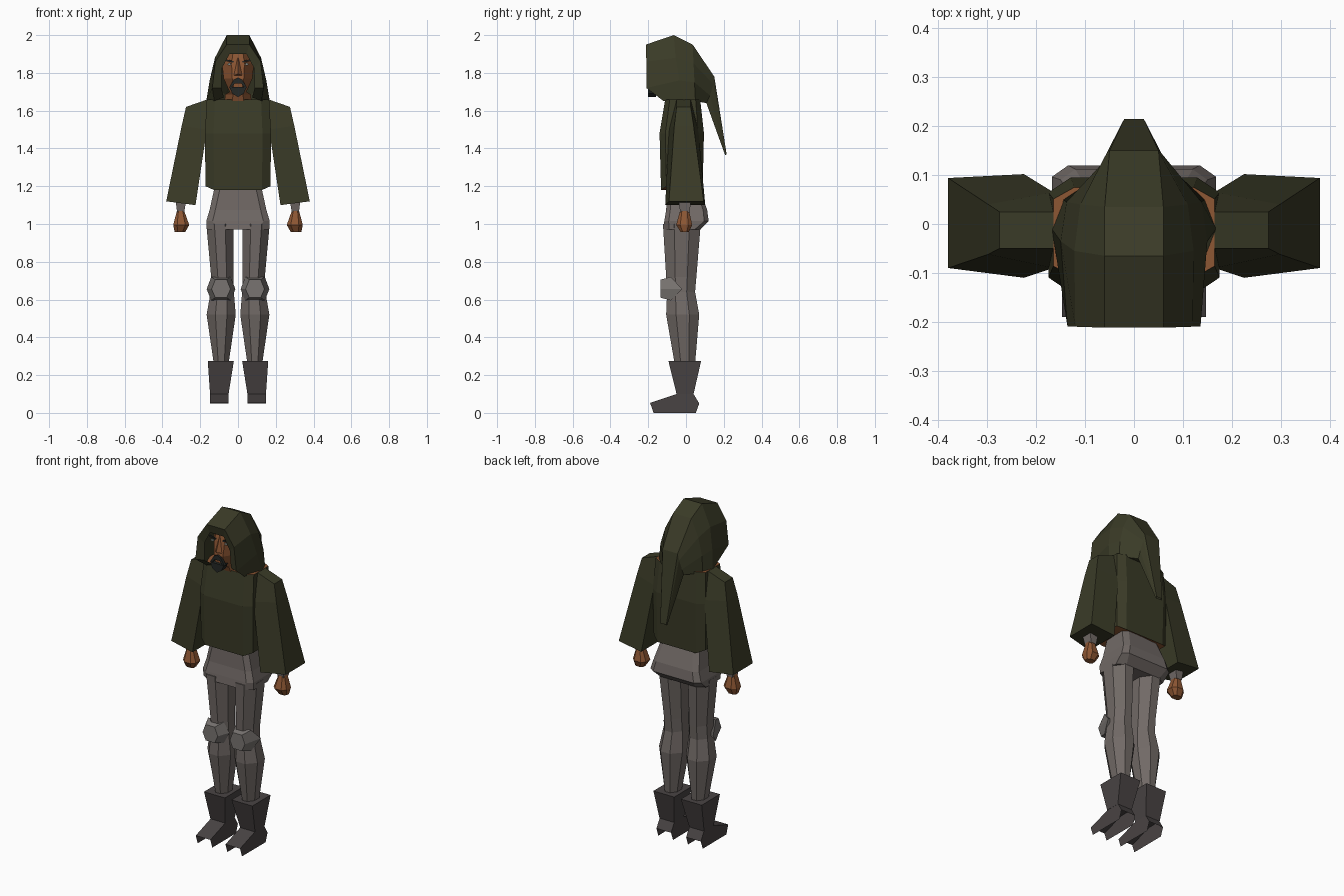
import bpy, bmesh


def material(name, rgb):
    m = bpy.data.materials.new(name)
    m.diffuse_color = (*rgb, 1)
    return m


OLIVE = material("olive cloth", (0.042, 0.043, 0.020))
GREY = material("grey trousers", (0.165, 0.142, 0.132))
PAD = material("knee pad grey", (0.19, 0.175, 0.165))
BOOT = material("dark boot leather", (0.066, 0.057, 0.057))
SKIN = material("brown skin", (0.27, 0.095, 0.034))
HAIR = material("dark beard", (0.018, 0.021, 0.019))
EYE = material("pale eye", (0.35, 0.38, 0.34))


def finish(name, bm, mats, mirror=False):
    bmesh.ops.remove_doubles(bm, verts=bm.verts[:], dist=0.0005)
    bmesh.ops.recalc_face_normals(bm, faces=bm.faces[:])
    me = bpy.data.meshes.new(name)
    bm.to_mesh(me)
    bm.free()
    for m in mats:
        me.materials.append(m)
    ob = bpy.data.objects.new(name, me)
    bpy.context.collection.objects.link(ob)
    if mirror:
        ob.modifiers.new("Mirror", "MIRROR").use_mirror_merge = False
    return ob


def ring(z, x0, x1, y0, y1, c=0.3):
    """Chamfered rectangle at height z; c is the chamfer share, 0 gives four corners."""
    if c == 0:
        return [(x0, y0, z), (x1, y0, z), (x1, y1, z), (x0, y1, z)]
    dx, dy = (x1 - x0) * c, (y1 - y0) * c
    return [(x0 + dx, y0, z), (x1 - dx, y0, z), (x1, y0 + dy, z), (x1, y1 - dy, z),
            (x1 - dx, y1, z), (x0 + dx, y1, z), (x0, y1 - dy, z), (x0, y0 + dy, z)]


def loft_mesh(rings, caps=True):
    bm = bmesh.new()
    vs = [[bm.verts.new(p) for p in r] for r in rings]
    n = len(vs[0])
    for a, b in zip(vs, vs[1:]):
        for i in range(n):
            j = (i + 1) % n
            bm.faces.new((a[i], a[j], b[j], b[i]))
    if caps:
        bm.faces.new(vs[0])
        bm.faces.new(vs[-1])
    return bm


def loft(name, rings, mat, caps=True, mirror=False):
    return finish(name, loft_mesh(rings, caps), [mat], mirror)


def plate(name, pts, y0, y1, mat, mirror=False):
    """Flat (x, z) outline given depth from y0 to y1."""
    return loft(name, [[(x, y, z) for x, z in pts] for y in (y0, y1)], mat, True, mirror)


# Tunic: octagonal tube, its end caps show skin
def tunic_ring(z, hx, y0, y1, drop=0):
    r = ring(z, -hx, hx, y0, y1, 0.13)
    return [(x, y, pz + (drop if abs(x) > hx * 0.9 else 0)) for x, y, pz in r]


tunic = loft("tunic", [tunic_ring(1.18, 0.172, -0.132, 0.088, 0.02),
                       tunic_ring(1.48, 0.175, -0.14, 0.095),
                       tunic_ring(1.66, 0.165, -0.11, 0.075)], OLIVE)
tunic.data.materials.append(SKIN)
for f in tunic.data.polygons:
    if abs(f.normal.z) > 0.8:
        f.material_index = 1


# Wide sleeves
def sleeve_ring(xi, zi, xo, zo, yi, yo):
    return [(xi, yi[0], zi), (xo, yo[0], zo), (xo, yo[1], zo), (xi, yi[1], zi)]


loft("sleeve", [sleeve_ring(0.16, 1.66, 0.275, 1.62, (-0.05, 0.025), (-0.05, 0.025)),
                sleeve_ring(0.165, 1.50, 0.298, 1.52, (-0.09, 0.065), (-0.062, 0.04)),
                sleeve_ring(0.225, 1.10, 0.38, 1.12, (-0.11, 0.102), (-0.09, 0.094))],
     OLIVE, mirror=True)

# Wrists and hands
loft("wrist", [ring(1.12, 0.275, 0.33, -0.04, 0.025, 0),
               ring(1.06, 0.285, 0.322, -0.03, 0.02, 0)], GREY, mirror=True)
loft("hand", [ring(1.075, 0.287, 0.322, -0.03, 0.015, 0.2),
              ring(0.995, 0.258, 0.343, -0.052, 0.033, 0.25),
              ring(0.957, 0.28, 0.335, -0.028, 0.015, 0.25)], SKIN, mirror=True)

# Trousers: hips and legs
loft("hips", [ring(1.19, -0.125, 0.125, -0.10, 0.07, 0.12),
              ring(1.075, -0.15, 0.15, -0.105, 0.112, 0.1),
              ring(1.015, -0.168, 0.168, -0.115, 0.12, 0.1),
              ring(0.97, -0.165, 0.165, -0.12, 0.075, 0.15)], GREY)
loft("leg", [ring(1.0, 0.025, 0.168, -0.122, 0.078),
             ring(0.72, 0.025, 0.142, -0.105, 0.055),
             ring(0.64, 0.022, 0.145, -0.10, 0.048),
             ring(0.52, 0.012, 0.166, -0.105, 0.07),
             ring(0.26, 0.05, 0.128, -0.06, 0.048)], GREY, mirror=True)

# Knee pads: hexagons with swept-back sides
CX = 0.09
loft("knee_pad", [
    [(CX - 0.05, -0.135, 0.655), (CX - 0.03, -0.135, 0.61), (CX + 0.03, -0.135, 0.61),
     (CX + 0.05, -0.135, 0.655), (CX + 0.03, -0.135, 0.705), (CX - 0.03, -0.135, 0.705)],
    [(CX - 0.076, -0.06, 0.655), (CX - 0.052, -0.08, 0.595), (CX + 0.052, -0.08, 0.595),
     (CX + 0.076, -0.02, 0.655), (CX + 0.052, -0.08, 0.72), (CX - 0.052, -0.08, 0.72)]],
     PAD, mirror=True)

# Boots: flared shaft and open-soled foot
loft("boot_shaft", [ring(0.275, 0.022, 0.16, -0.093, 0.08, 0),
                    ring(0.10, 0.05, 0.148, -0.05, 0.04, 0)], BOOT, mirror=True)
side = [(-0.05, 0.10), (-0.19, 0.053), (-0.172, 0), (0.052, 0), (0.07, 0.05), (0.04, 0.10)]
bm = loft_mesh([[(x, y, z) for y, z in side] for x in (0.05, 0.147)])
bmesh.ops.recalc_face_normals(bm, faces=bm.faces[:])
bmesh.ops.delete(bm, geom=[f for f in bm.faces if f.normal.z < -0.2], context="FACES_ONLY")
finish("foot", bm, [BOOT], True)

# Head and neck
loft("head", [ring(1.62, -0.075, 0.075, -0.10, 0.06),
              ring(1.685, -0.068, 0.068, -0.125, 0.06),
              ring(1.70, -0.045, 0.045, -0.18, 0.06),
              ring(1.77, -0.076, 0.076, -0.186, 0.06),
              ring(1.85, -0.085, 0.085, -0.176, 0.06),
              ring(1.925, -0.06, 0.06, -0.16, 0.02)], SKIN)

# Nose wedge
bm = bmesh.new()
top, tip, left, right = [bm.verts.new(p) for p in (
    (0, -0.172, 1.885), (0, -0.208, 1.795), (-0.026, -0.18, 1.785), (0.026, -0.18, 1.785))]
for f in ((top, left, tip), (top, tip, right), (tip, left, right), (top, right, left)):
    bm.faces.new(f)
finish("nose", bm, [SKIN])

# Facial hair, brows and eyes
plate("moustache", [(0, 1.775), (0.022, 1.765), (0.048, 1.722), (0.036, 1.72), (0.016, 1.745),
                    (-0.016, 1.745), (-0.036, 1.72), (-0.048, 1.722), (-0.022, 1.765)],
      -0.197, -0.18, HAIR)
plate("beard", [(-0.045, 1.725), (0.045, 1.725), (0.03, 1.69), (0, 1.672), (-0.03, 1.69)],
      -0.20, -0.16, HAIR)
plate("brow", [(0.022, 1.862), (0.065, 1.872), (0.062, 1.862), (0.024, 1.855)],
      -0.18, -0.172, HAIR, True)
plate("eye", [(0.034, 1.846), (0.046, 1.853), (0.058, 1.846), (0.046, 1.84)],
      -0.180, -0.172, EYE, True)

# Hood: half arches from face opening back to the hanging tail, mirrored
T = (0.02, 0.215, 1.37)
arches = [
    [(0.045, -0.20, 1.90), (0.085, -0.198, 1.825), (0.088, -0.192, 1.72), (0.075, -0.12, 1.67)],
    [(0.06, -0.212, 1.95), (0.12, -0.21, 1.86), (0.136, -0.21, 1.72), (0.125, -0.12, 1.652)],
    [(0.06, -0.065, 2.0), (0.122, -0.055, 1.88), (0.15, -0.035, 1.76), (0.168, -0.01, 1.652)],
    [(0.06, 0.035, 1.95), (0.11, 0.04, 1.85), (0.138, 0.045, 1.75), (0.145, 0.05, 1.65)],
    [(0.05, 0.15, 1.78), (0.056, 0.145, 1.74), (0.062, 0.127, 1.68), (0.06, 0.108, 1.64)],
    [T, T, (0.02, 0.21, 1.365), (0.02, 0.207, 1.365)]]
bm = bmesh.new()
rows = [[bm.verts.new(p) for p in reversed(a)] + [bm.verts.new((-x, y, z)) for x, y, z in a]
        for a in arches]
for k, (a, b) in enumerate(zip(rows, rows[1:])):
    for i in range(7):
        bm.faces.new((a[i], a[i + 1], b[i + 1], b[i]))
    if k >= 3:  # underside behind the neck
        bm.faces.new((a[7], a[0], b[0], b[7]))
finish("hood", bm, [OLIVE])
